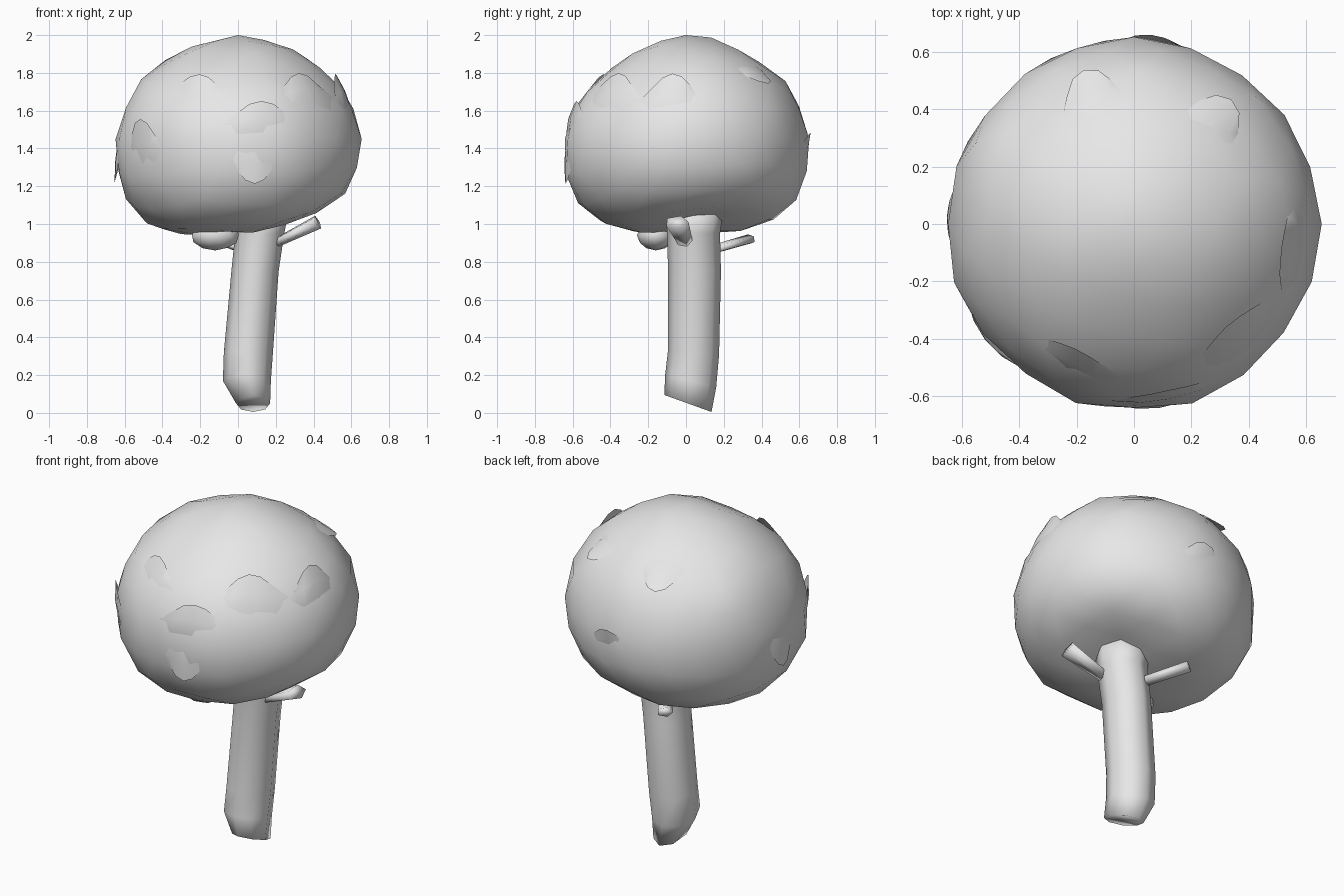
import bpy, bmesh, math, random
from mathutils import Vector

random.seed(4)
if "Cube" in bpy.data.objects:
    bpy.data.objects.remove(bpy.data.objects["Cube"])

# One plain grey for everything
grey = bpy.data.materials.new("plain grey")
grey.use_nodes = True
colour = (0.8, 0.8, 0.8, 1)
grey.diffuse_color = colour
grey.node_tree.nodes["Principled BSDF"].inputs["Base Color"].default_value = colour


def finish(name, bm):
    """Turn a bmesh into a smooth-shaded object."""
    for face in bm.faces:
        face.smooth = True
    mesh = bpy.data.meshes.new(name)
    bm.to_mesh(mesh)
    bm.free()
    mesh.materials.append(grey)
    obj = bpy.data.objects.new(name, mesh)
    bpy.context.collection.objects.link(obj)


def loft(name, rings):
    """Skin a list of equal-length point rings and cap both ends."""
    bm = bmesh.new()
    loops = [[bm.verts.new(p) for p in ring] for ring in rings]
    n = len(loops[0])
    for a, b in zip(loops, loops[1:]):
        for i in range(n):
            j = (i + 1) % n
            bm.faces.new((a[i], a[j], b[j], b[i]))
    bm.faces.new(loops[0][::-1])
    bm.faces.new(loops[-1])
    finish(name, bm)


def crown_point(direction, offset=0.0):
    """Point on the crown: tapered above, full and tilted below."""
    d = Vector(direction).normalized()
    power, height = (1.82, 0.55) if d.z > 0 else (3, 0.5)
    flat = math.hypot(d.x, d.y) / 0.65
    t = (flat ** power + (abs(d.z) / height) ** power) ** (-1 / power)
    p = d * (t + offset)
    if p.z > 0:
        # The front of the cap sits lower
        p.z += 0.2 * min(p.y, 0) * p.z
    else:
        # The underside rises to the left and is drawn up around the trunk
        lean = p.x + 0.3 * p.y
        p.z *= 1 - (0.3 if lean > 0 else 0.12) * lean
        dent = math.exp(-((p.x - 0.22) ** 2 + (p.y - 0.12) ** 2) / 0.04)
        p.z += 0.07 * dent * min(1, -2 * p.z)
    return p + Vector((0, 0, 1.45))


# Crown
bm = bmesh.new()
bmesh.ops.create_icosphere(bm, subdivisions=3, radius=1)
for v in bm.verts:
    v.co = crown_point(v.co, random.uniform(-0.01, 0.01) if v.co.z < 0.99 else 0)
finish("crown", bm)


def leaf(name, azimuth, base, tip, half_width, lift):
    """Pointed flap hugging the crown, with its tip standing slightly proud."""
    bm = bmesh.new()
    rows = []
    for r in range(4):
        v = r / 3
        row = []
        for c in range(5):
            u = c / 2 - 1
            az = math.radians(azimuth + u * half_width * (1 - 0.5 * v * v))
            el = math.radians(base + (tip - base) * v * (1 - 0.25 * u * u))
            d = (math.cos(az) * math.cos(el), math.sin(az) * math.cos(el), math.sin(el))
            row.append(bm.verts.new(crown_point(d, -0.025 + (lift + 0.025) * v * (1 - 0.6 * u * u))))
        rows.append(row)
    for a, b in zip(rows, rows[1:]):
        for i in range(4):
            quad = (a[i], a[i + 1], b[i + 1], b[i])
            bm.faces.new(quad if tip > base else quad[::-1])
    finish(name, bm)


# Overlapping leaves: azimuth, base and tip elevation, half width, lift
leaves = [
    (-48, 8, 38, 28, 0.025), (-8, 8, 34, 22, 0.035), (-115, 12, 38, 26, 0.025),
    (-78, -5, 21, 25, 0.015), (-142, -22, 10, 18, 0.025), (178, 5, -18, 14, 0.02),
    (85, -15, 3, 18, 0.015), (-82, 5, -20, 18, 0.015), (52, 55, 28, 22, 0.02),
    (108, 50, 26, 20, 0.02),
]
for i, spec in enumerate(leaves):
    leaf(f"crown_leaf_{i + 1}", *spec)

# Small lobe hanging below the crown beside the trunk
bm = bmesh.new()
bmesh.ops.create_icosphere(bm, subdivisions=2, radius=1)
for v in bm.verts:
    v.co = Vector((-0.12 + 0.13 * v.co.x, -0.16 + 0.1 * v.co.y, 0.94 + 0.08 * v.co.z))
finish("hanging_lobe", bm)

# Trunk: height, centre x, centre y, radius x, radius y, slope of the ring
trunk = [
    (0.05, 0.08, 0.01, 0.09, 0.125, 0.36), (0.17, 0.047, 0.025, 0.127, 0.135, 0.25),
    (0.32, 0.055, 0.04, 0.13, 0.135, 0.1), (0.75, 0.09, 0.045, 0.125, 0.14, 0),
    (0.95, 0.115, 0.04, 0.13, 0.14, 0), (1.08, 0.12, 0.045, 0.15, 0.155, 0),
]
rings = []
for z, cx, cy, rx, ry, slope in trunk:
    ring = []
    for i in range(8):
        a = math.tau * i / 8
        y = ry * math.sin(a)
        ring.append((cx + rx * math.cos(a), cy + y, z - slope * y))
    rings.append(ring)
loft("trunk", rings)


def branch(name, root, tip, thin, thick):
    """Short five-sided stub that widens towards its tip."""
    root, tip = Vector(root), Vector(tip)
    turn = (tip - root).to_track_quat("Z", "Y")
    loft(name, [[centre + turn @ Vector((r * math.cos(math.tau * i / 5),
                                         0.6 * r * math.sin(math.tau * i / 5), 0))
                 for i in range(5)]
                for centre, r in ((root, thin), (tip, thick))])


# Stub branches under the crown
branch("left_branch", (0.18, 0.0, 0.89), (0.42, -0.05, 1.01), 0.04, 0.065)
branch("back_branch", (0.05, 0.13, 0.86), (-0.1, 0.34, 0.92), 0.04, 0.045)
